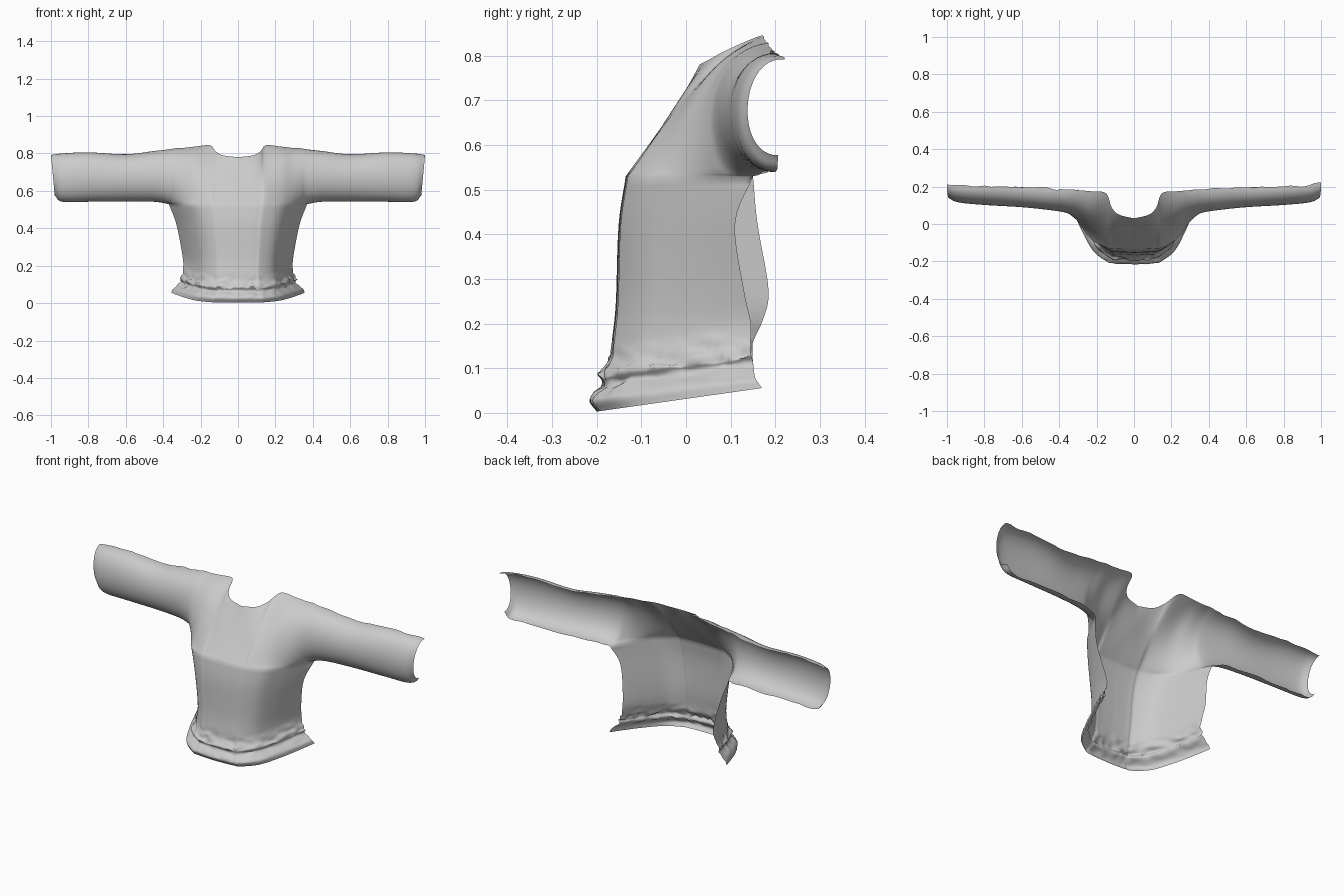
import bpy, bmesh
from mathutils import Vector, noise

if "Cube" in bpy.data.objects:
    bpy.data.objects.remove(bpy.data.objects["Cube"])

SUB = 5     # samples per control span
STEPS = 26  # samples from underside to top edge


def spline(pts):
    """Catmull-Rom curve through the points."""
    p = [2 * pts[0] - pts[1]] + pts + [2 * pts[-1] - pts[-2]]
    out = []
    for i in range(1, len(p) - 2):
        a, b, c, d = p[i - 1:i + 3]
        for k in range(SUB):
            t = k / SUB
            out.append(0.5 * (2 * b + (c - a) * t + (2 * a - 5 * b + 4 * c - d) * t * t
                              + (3 * b - a - 3 * c + d) * t ** 3))
    return out + [pts[-1].copy()]


def section(x, y0, a, b, y1, z1):
    """Bezier cross-section: sloped on the chest, an open C on the sleeve."""
    z0 = .53 + (.012 if x > .4 else 0) + (.035 if x == 1 else 0)
    k = .33 * max(0, 1 - x / .4) * (z1 - z0)
    lean = .02 if x == 1 else 0
    p = (Vector((x - lean, y0, z0)), Vector((x - lean, a, z0 + k)),
         Vector((x, b, z1 - k)), Vector((x, y1, z1)))
    out = []
    for i in range(STEPS + 1):
        t = i / STEPS
        s = 1 - t
        out.append(p[0] * s ** 3 + p[1] * 3 * s * s * t + p[2] * 3 * s * t * t + p[3] * t ** 3)
    return out


def add_grid(bm, rows, flip):
    vs = [[bm.verts.new(p) for p in r] for r in rows]
    for a, b in zip(vs, vs[1:]):
        for i in range(len(a) - 1):
            q = (a[i], a[i + 1], b[i + 1], b[i])
            bm.faces.new(q[::-1] if flip else q)


# section settings: x, underside y, two handle ys, top edge y and z
COLUMNS = [
    (0, -.135, -.075, -.01, .03, .78),
    (.08, -.133, -.075, -.01, .05, .79),
    (.12, -.13, -.075, .005, .09, .812),
    (.15, -.125, -.08, .03, .165, .844),
    (.23, -.08, -.025, 0, .175, .837),
    (.29, 0, 0, .02, .18, .83),
    (.335, .08, .02, .025, .185, .828),
    (.37, .15, .025, .03, .185, .822),
    (.45, .18, .035, .04, .19, .813),
    (.6, .195, .055, .055, .195, .796),
    (.8, .195, .07, .07, .2, .806),
    (.94, .2, .087, .087, .205, .8),
    (1, .205, .11, .118, .215, .792),
]
# lower torso rings: front z, half width, front y, right and left back edge y
RINGS = [
    (.42, .33, -.151, .11, .16),
    (.25, .3, -.157, .13, .185),
    (.17, .292, -.165, .145, .17),
    (.12, .298, -.172, .145, .15),
    (.085, .312, -.192, .145, .15),
    (.065, .306, -.186, .15, .15),
    (.03, .345, -.216, .155, .15),
    (.003, .357, -.2, .17, .15),
]
N = 8  # columns that belong to the torso

bm = bmesh.new()
for side in (1, -1):
    # chest, shoulder and sleeve
    ctrl = [section(*c) for c in COLUMNS]
    upper = [spline(list(r)) for r in zip(*ctrl)]
    # uneven back edges of the sleeve
    for row in (upper[0], upper[-1]):
        for p in row:
            if p.x > .4:
                p.y += .014 * noise.noise(Vector((p.x * 14 * side, p.z * 3, 3)))
    # lower torso with gathered hem
    ring0 = [c[0] for c in ctrl[:N]]
    rows = [ring0]
    for zf, w, yf, yr, yl in RINGS:
        yb = yr if side > 0 else yl
        rise = .053 * (1 - zf / .45)
        row = []
        for p in ring0:
            u, v = p.x / .37, (p.y + .135) / .285
            row.append(Vector((w * u, yf + (yb - yf) * v, zf + rise * v)))
        rows.append(row)
    fine = [spline(r) for r in rows]
    lower = [list(r) for r in zip(*[spline(list(c)) for c in zip(*fine)])]
    lower[0] = [p.copy() for p in upper[0][:len(lower[0])]]
    for i, row in enumerate(lower):
        f = max(0, 1 - abs(i - 5.2 * SUB) / (2.2 * SUB))
        for p in row:
            n = noise.noise(Vector((p.x * side * 28, p.y * 28, p.z * 45)))
            out = Vector((p.x, p.y - .1, 0)).normalized()
            p += (out * .016 + Vector((0, 0, .012))) * n * f * min(1, p.x / .02)
    for grid, flip in ((upper, False), (lower, True)):
        for row in grid:
            for p in row:
                p.x *= side
        add_grid(bm, grid, flip != (side < 0))

# join the halves and turn the front face outward
bmesh.ops.remove_doubles(bm, verts=bm.verts, dist=.0005)
bmesh.ops.recalc_face_normals(bm, faces=bm.faces)
bm.normal_update()
if sum(f.normal.y * f.calc_area() for f in bm.faces) > 0:
    bmesh.ops.reverse_faces(bm, faces=bm.faces)
mesh = bpy.data.meshes.new("sweater_front")
bm.to_mesh(mesh)
bm.free()
sweater = bpy.data.objects.new("sweater_front", mesh)
bpy.context.collection.objects.link(sweater)
for poly in mesh.polygons:
    poly.use_smooth = True
